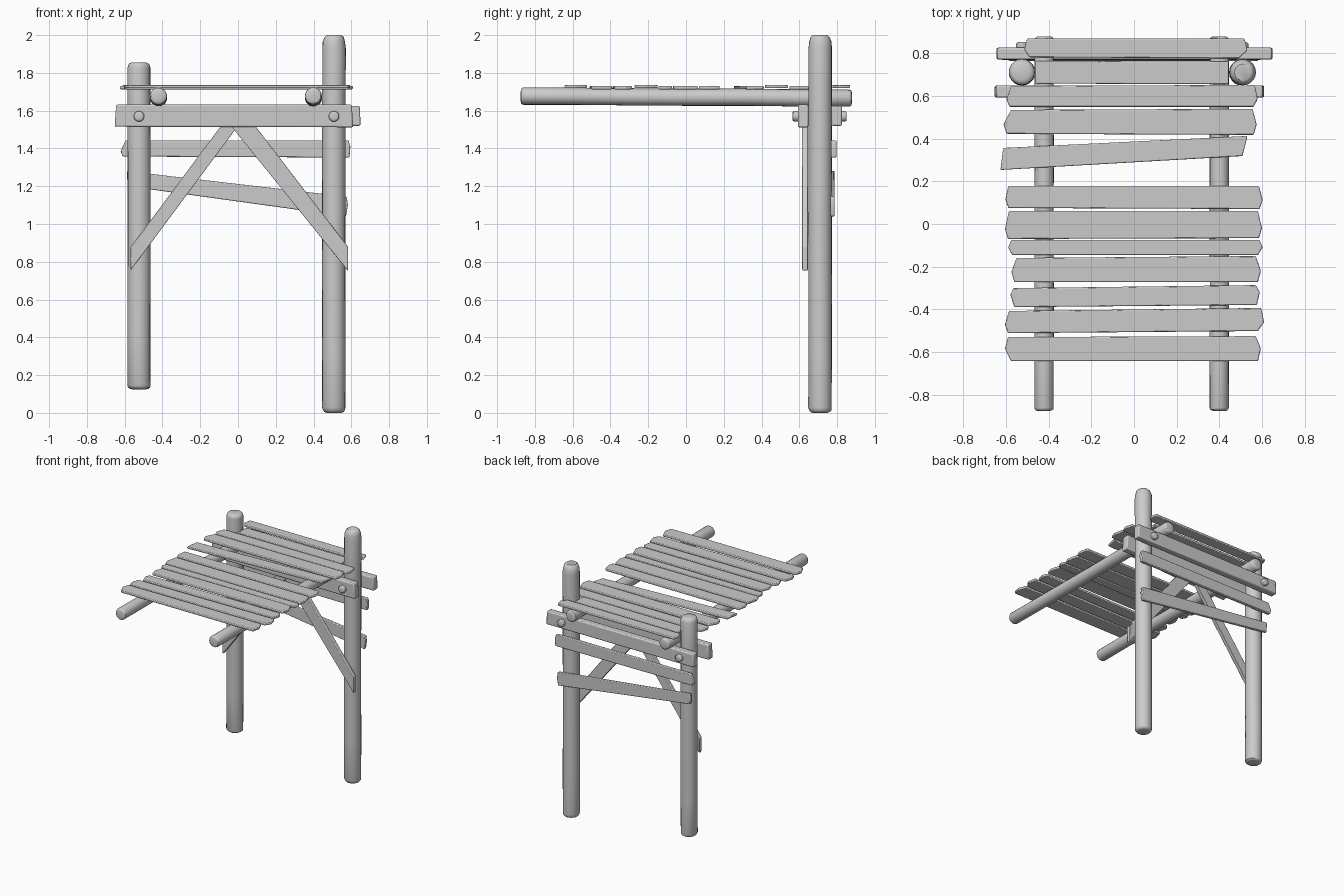
import bpy, bmesh, math, random
from mathutils import Vector

random.seed(4)
if "Cube" in bpy.data.objects:
    bpy.data.objects.remove(bpy.data.objects["Cube"])

wood = bpy.data.materials.new("grey wood")
wood.use_nodes = True
GREY = (0.6, 0.6, 0.6, 1)
wood.diffuse_color = GREY
wood.node_tree.nodes["Principled BSDF"].inputs["Base Color"].default_value = GREY


def finish(name, bm, bevel=0.0):
    bmesh.ops.recalc_face_normals(bm, faces=bm.faces)
    me = bpy.data.meshes.new(name)
    bm.to_mesh(me)
    bm.free()
    me.materials.append(wood)
    ob = bpy.data.objects.new(name, me)
    bpy.context.collection.objects.link(ob)
    if bevel:
        mod = ob.modifiers.new("worn edges", "BEVEL")
        mod.width, mod.segments, mod.limit_method = bevel, 2, 'ANGLE'
    bpy.ops.object.select_all(action='DESELECT')
    ob.select_set(True)
    bpy.context.view_layer.objects.active = ob
    bpy.ops.object.shade_smooth_by_angle(angle=math.radians(40))
    return ob


def log(name, start, end, r, round_start, round_end, sides=20, wobble=0.0015):
    """Round timber with softened ends, running from start to end."""
    a, b = Vector(start), Vector(end)
    length, axis = (b - a).length, (b - a).normalized()
    rot = axis.to_track_quat('Z', 'Y')
    s, e = round_start, round_end
    rings = [(0, .62), (s * .15, .82), (s * .5, .95), (s, 1)]
    rings += [(length * k / 6, 1) for k in range(1, 6)]
    rings += [(length - e, 1), (length - e * .5, .95), (length - e * .15, .82), (length, .62)]
    bm = bmesh.new()
    prev = first = None
    for t, f in rings:
        dx, dy = (random.uniform(-wobble, wobble) for _ in range(2))
        ring = []
        for i in range(sides):
            ang = math.tau * i / sides
            p = Vector((r * f * math.cos(ang) + dx, r * f * math.sin(ang) + dy, t))
            ring.append(bm.verts.new(a + rot @ p))
        if prev:
            for i in range(sides):
                j = (i + 1) % sides
                bm.faces.new((prev[i], prev[j], ring[j], ring[i]))
        else:
            first = ring
        prev = ring
    bm.faces.new(first)
    bm.faces.new(prev)
    return finish(name, bm)


def board(name, outline, plane, lo, hi, bevel=0.005):
    """Extrude an outline: 'xy' boards lie flat, 'xz' boards stand upright."""
    bm = bmesh.new()
    def place(u, v, d):
        return (u, v, d) if plane == 'xy' else (u, d, v)
    bottom = [bm.verts.new(place(u, v, lo)) for u, v in outline]
    top = [bm.verts.new(place(u, v, hi)) for u, v in outline]
    bm.faces.new(bottom)
    bm.faces.new(top)
    n = len(outline)
    for i in range(n):
        j = (i + 1) % n
        bm.faces.new((bottom[i], bottom[j], top[j], top[i]))
    return finish(name, bm, bevel)


# Upright posts of unequal length
log("right_post", (-.524, .71, .125), (-.524, .71, 1.855), .061, .02, .03)
log("left_post", (.508, .71, 0), (.508, .71, 2.0), .062, .03, .07)

# Round rails that carry the deck
for name, x in (("right_rail", -.421), ("left_rail", .399)):
    log(name, (x, -.875, 1.677), (x, .878, 1.667), .045, .015, .015)

# Deck boards: x of left-bottom, left-top, right-top, right-bottom, then y of the same corners
deck = [
    (-.49, -.50, .517, .49, .780, .868, .868, .775),
    (-.462, -.462, .443, .443, .657, .763, .760, .655),
    (-.583, -.575, .565, .56, .548, .646, .651, .548),
    (-.597, -.575, .555, .56, .422, .534, .539, .417),
    (-.625, -.612, .531, .508, .253, .356, .412, .318),
    (-.588, -.588, .585, .588, .075, .178, .178, .070),
    (-.59, -.585, .58, .585, -.070, .061, .061, -.066),
    (-.57, -.575, .588, .58, -.145, -.075, -.075, -.145),
    (-.56, -.55, .57, .58, -.272, -.159, -.150, -.272),
    (-.56, -.565, .57, .575, -.389, -.300, -.286, -.379),
    (-.59, -.585, .595, .58, -.511, -.407, -.393, -.501),
    (-.575, -.59, .57, .58, -.642, -.529, -.525, -.642),
]
raised = (0, 3, 8, 11)
for k, (x0, x1, x2, x3, y0, y1, y2, y3) in enumerate(deck):
    tip = 0 if k in (1, 4) else .014
    f = random.uniform(.35, .65)
    outline = [(x0, y0), (min(x0, x1) - tip, y0 + (y1 - y0) * f), (x1, y1),
               (x2, y2), (max(x2, x3) + tip, y3 + (y2 - y3) * f), (x3, y3)]
    if not tip:
        outline = [(x0, y0), (x1, y1), (x2, y2), (x3, y3)]
    z = 1.719 if k in raised else 1.713
    board(f"deck_board_{k + 1}", outline, 'xy', z, z + .018)

# Cross beams clamping the posts front and back
board("front_beam", [(-.653, 1.515), (-.645, 1.632), (.602, 1.632), (.61, 1.512)],
      'xz', .592, .648, .008)
board("back_beam", [(-.644, 1.52), (-.64, 1.625), (.645, 1.625), (.649, 1.52)],
      'xz', .770, .825, .008)

# Bolts through the beams
for side, x in (("right", -.524), ("left", .508)):
    log(f"{side}_front_bolt", (x, .60, 1.57), (x, .563, 1.57), .028, .002, .012, 16, 0)
    log(f"{side}_back_bolt", (x, .815, 1.57), (x, .851, 1.57), .028, .002, .012, 16, 0)

# Diagonal braces on the front
board("right_brace", [(-.568, .755), (-.57, .875), (-.06, 1.56), (.03, 1.56)],
      'xz', .617, .647, .004)
board("left_brace", [(.582, .752), (.582, .88), (.06, 1.56), (-.07, 1.56)],
      'xz', .615, .645, .004)

# Boards across the back
board("upper_back_board", [(-.61, 1.357), (-.622, 1.385), (-.595, 1.443), (.585, 1.443),
                           (.595, 1.41), (.59, 1.352)], 'xz', .768, .796)
board("lower_back_board", [(-.585, 1.20), (-.588, 1.28), (.575, 1.145), (.582, 1.10),
                           (.572, 1.04)], 'xz', .764, .787)
